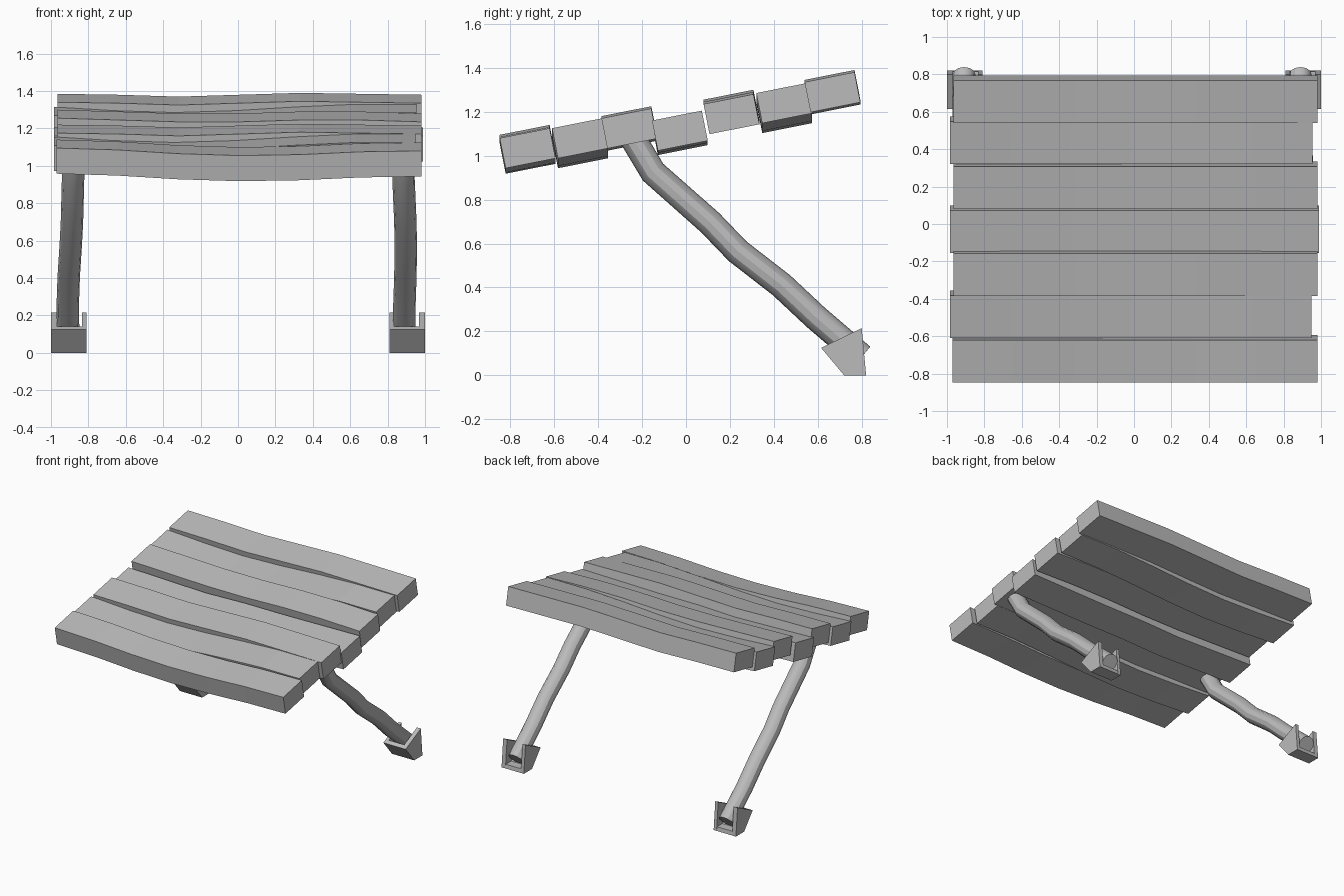
import bpy
import bmesh
from mathutils import Vector

cube = bpy.data.objects.get("Cube")
if cube:
    bpy.data.objects.remove(cube, do_unlink=True)

grey = bpy.data.materials.new("plain_grey")
grey.use_nodes = True
COLOUR = (0.5, 0.5, 0.5, 1)
grey.diffuse_color = COLOUR
bsdf = next(n for n in grey.node_tree.nodes if n.type == 'BSDF_PRINCIPLED')
bsdf.inputs["Base Color"].default_value = COLOUR
bsdf.inputs["Roughness"].default_value = 0.8


def loft(name, sections):
    """Solid through matching cross-sections, capped at both ends."""
    bm = bmesh.new()
    rings = [[bm.verts.new(p) for p in s] for s in sections]
    n = len(rings[0])
    for a, b in zip(rings, rings[1:]):
        for i in range(n):
            j = (i + 1) % n
            bm.faces.new((a[i], a[j], b[j], b[i]))
    bm.faces.new(rings[0])
    bm.faces.new(rings[-1])
    bmesh.ops.recalc_face_normals(bm, faces=bm.faces)
    mesh = bpy.data.meshes.new(name)
    bm.to_mesh(mesh)
    bm.free()
    mesh.materials.append(grey)
    obj = bpy.data.objects.new(name, mesh)
    bpy.context.collection.objects.link(obj)
    return obj


def prism(name, x0, x1, profile):
    return loft(name, [[(x, y, z) for y, z in profile] for x in (x0, x1)])


# Warped roof planks: bends are height offsets at even steps along the plank
sag = (.015, .005, -.015, -.025, -.02, -.005, 0)
dip = (-.015, -.035, -.045, -.035, -.015, 0, 0)
wave = (.005, 0, -.01, 0, .01, .005, 0)
bow = (.02, .01, 0, 0, .01, .01, 0)
low = (0, -.01, -.02, -.01, -.01, -.005, 0)

# front top y, front top z, left end, right end, bend
planks = [
    (-.848, 1.08, -.97, .98, sag),
    (-.61, 1.125, -.985, .95, dip),
    (-.385, 1.17, -.965, .98, wave),
    (-.155, 1.16, -.985, .99, low),
    (.08, 1.235, -.965, .98, bow),
    (.32, 1.285, -.985, .955, dip),
    (.54, 1.335, -.965, .98, wave),
]
across = Vector((0, .227, .045))
down = Vector((0, .027, -.137))
for i, (y, z, x0, x1, bend) in enumerate(planks):
    sections = []
    for k, offset in enumerate(bend):
        t = k / (len(bend) - 1)
        p = Vector((x0 + (x1 - x0) * t, y, z + offset))
        sections.append([p, p + across, p + across + down, p + down])
    loft(f"roof_plank_{i + 1}", sections)

# Crooked round support poles
path = [(-.26, 1.11), (-.15, .925), (.11, .695), (.235, .565),
        (.435, .41), (.59, .265), (.80, .085)]
lean = {"left": (.885, .885, .895, .897, .895, .89, .89),
        "right": (-.88, -.882, -.888, -.895, -.905, -.91, -.908)}
for side, xs in lean.items():
    curve = bpy.data.curves.new(side + "_pole", 'CURVE')
    curve.dimensions = '3D'
    curve.bevel_depth = .06
    curve.bevel_resolution = 4
    curve.use_fill_caps = True
    spline = curve.splines.new('POLY')
    spline.points.add(len(path) - 1)
    for point, x, (y, z) in zip(spline.points, xs, path):
        point.co = (x, y, z, 1)
    curve.materials.append(grey)
    pole = bpy.data.objects.new(side + "_pole", curve)
    bpy.context.collection.objects.link(pole)
    bpy.ops.object.select_all(action='DESELECT')
    pole.select_set(True)
    bpy.context.view_layer.objects.active = pole
    bpy.ops.object.convert(target='MESH')
    bpy.ops.object.shade_smooth_by_angle()

# Wall brackets: two cheeks, a sloped front plate and a floor
cheek = [(.615, .125), (.80, .215), (.82, 0), (.72, 0)]
front = [(.615, .125), (.645, .14), (.75, .025), (.72, 0)]
floor = [(.72, 0), (.75, .03), (.815, .03), (.82, 0)]
for side, s in (("left", 1), ("right", -1)):
    prism(side + "_bracket_outer_cheek", s * .967, s * 1.0, cheek)
    prism(side + "_bracket_inner_cheek", s * .81, s * .835, cheek)
    prism(side + "_bracket_front_plate", s * .835, s * .967, front)
    prism(side + "_bracket_floor", s * .835, s * .967, floor)
